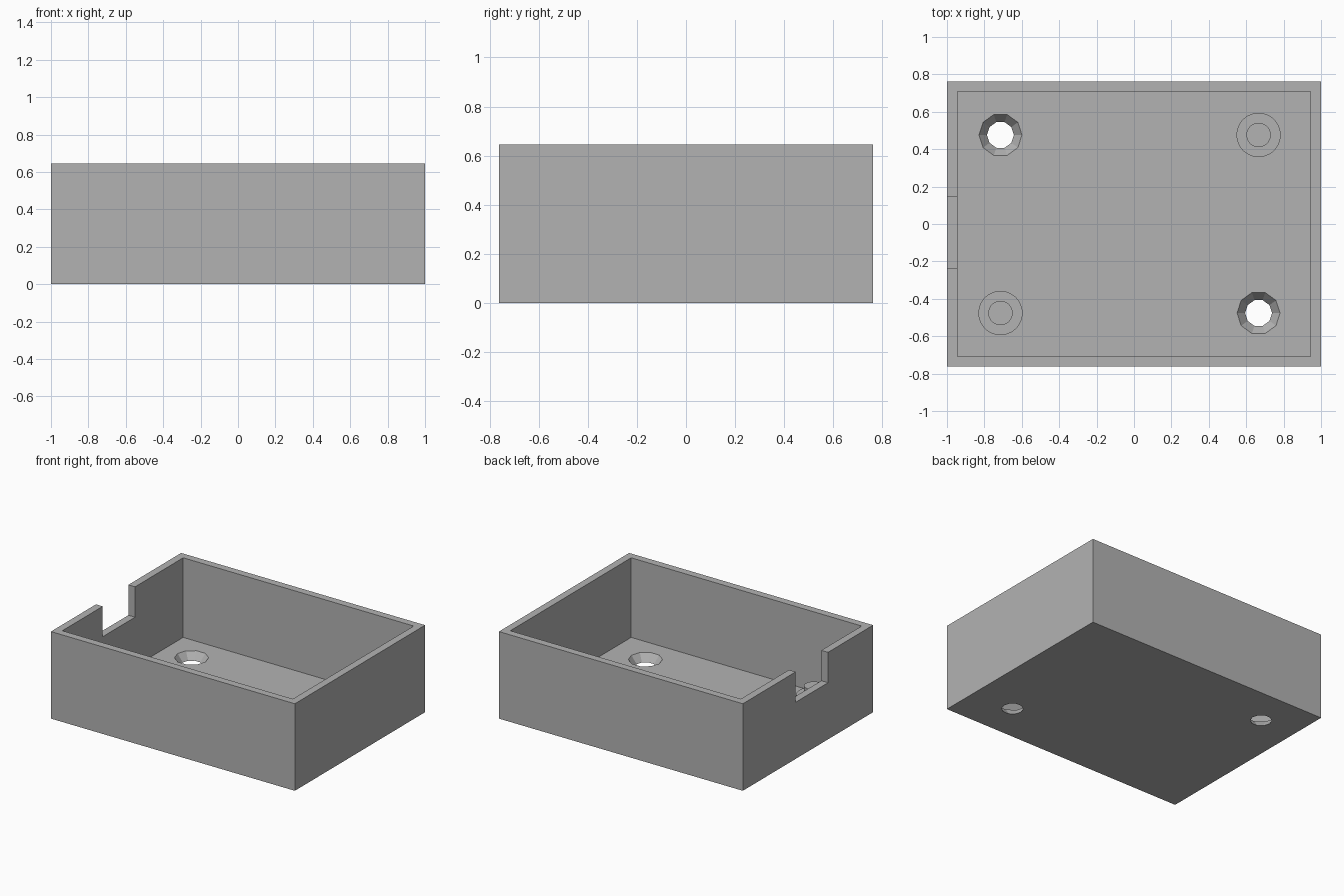
import bpy
import math

old = bpy.data.objects.get("Cube")
if old:
    bpy.data.objects.remove(old, do_unlink=True)

LENGTH, WIDTH, HEIGHT = 2.0, 1.525, 0.645
WALL = 0.055
LEFT_X, RIGHT_X, POST_Y = 0.666, -0.714, 0.476

grey = bpy.data.materials.new("plain grey")
grey.use_nodes = True
colour = (0.45, 0.45, 0.45, 1)
grey.diffuse_color = colour
grey.node_tree.nodes["Principled BSDF"].inputs["Base Color"].default_value = colour


def box(name, low, high):
    centre = [(a + b) / 2 for a, b in zip(low, high)]
    bpy.ops.mesh.primitive_cube_add(size=1, location=centre)
    obj = bpy.context.object
    obj.name = name
    obj.scale = [b - a for a, b in zip(low, high)]
    bpy.ops.object.transform_apply(location=True, rotation=False, scale=True)
    return obj


def cone(name, x, y, low, high, r_low, r_high, sides):
    bpy.ops.mesh.primitive_cone_add(vertices=sides, radius1=r_low, radius2=r_high,
                                    depth=high - low, location=(x, y, (low + high) / 2),
                                    rotation=(0, 0, math.pi / 2))
    obj = bpy.context.object
    obj.name = name
    return obj


def cut(target, cutter):
    cutter.hide_render = True
    mod = target.modifiers.new("cut", "BOOLEAN")
    mod.operation = "DIFFERENCE"
    mod.solver = "EXACT"
    mod.object = cutter
    bpy.context.view_layer.objects.active = target
    bpy.ops.object.modifier_apply(modifier=mod.name)
    bpy.data.objects.remove(cutter, do_unlink=True)


# Open tray with a notch in its right wall
hx, hy = LENGTH / 2, WIDTH / 2
tray = box("tray", (-hx, -hy, 0), (hx, hy, HEIGHT))
cut(tray, box("cavity", (WALL - hx, WALL - hy, WALL), (hx - WALL, hy - WALL, 1)))
cut(tray, box("notch", (-hx - WALL, -0.235, 0.42), (WALL / 2 - hx + WALL, 0.144, 1)))

# Ten-sided countersunk screw holes, flaring upward through the floor
SLOPE = (0.115 - 0.072) / WALL
for x, y in ((RIGHT_X, POST_Y), (LEFT_X, -POST_Y)):
    extra = 0.02
    cut(tray, cone("screw_hole", x, y, -extra, WALL + extra,
                   0.072 - SLOPE * extra, 0.115 + SLOPE * extra, 10))
tray.data.materials.clear()
tray.data.materials.append(grey)

# Round standoffs with a locating pin on the other two corners
for side, x, y in (("back_left", LEFT_X, POST_Y), ("front_right", RIGHT_X, -POST_Y)):
    for part, low, high, radius in (("standoff", WALL, 0.165, 0.118),
                                    ("pin", 0.165, 0.23, 0.065)):
        post = cone(f"{side}_{part}", x, y, low, high, radius, radius, 48)
        post.data.materials.append(grey)
        bpy.ops.object.shade_smooth_by_angle()
